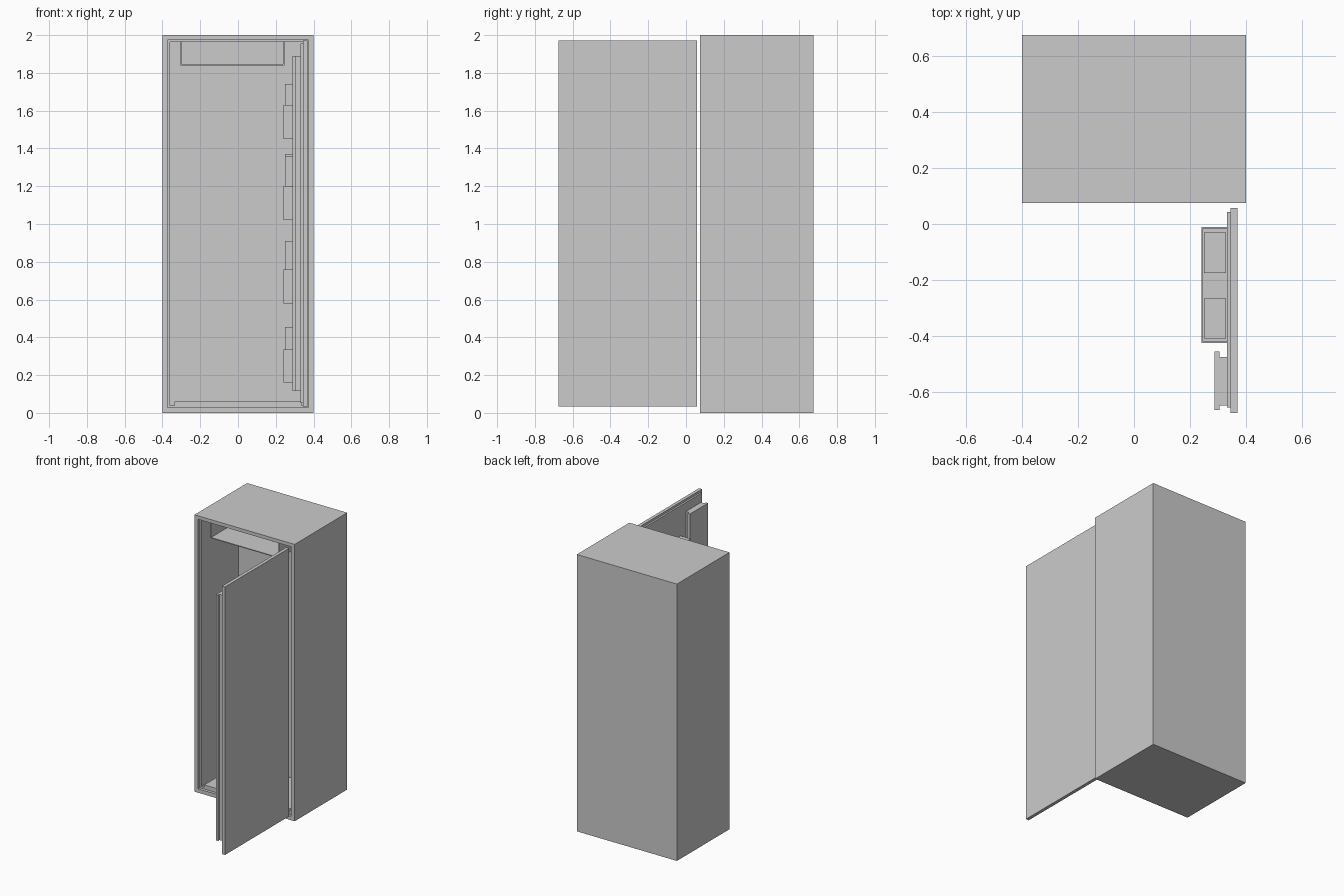
import bpy
import bmesh

if "Cube" in bpy.data.objects:
    bpy.data.objects.remove(bpy.data.objects["Cube"])


def finish(name, bm):
    bmesh.ops.recalc_face_normals(bm, faces=bm.faces)
    mesh = bpy.data.meshes.new(name)
    bm.to_mesh(mesh)
    bm.free()
    obj = bpy.data.objects.new(name, mesh)
    bpy.context.collection.objects.link(obj)
    return obj


def box(name, x, y, z):
    bm = bmesh.new()
    bmesh.ops.create_cube(bm, size=1)
    for v in bm.verts:
        for i, (lo, hi) in enumerate((x, y, z)):
            v.co[i] = lo if v.co[i] < 0 else hi
    return finish(name, bm)


def nested(name, rings, place):
    """Closed shell through successive rectangles (a0, a1, b0, b1, depth)."""
    bm = bmesh.new()
    loops = []
    for a0, a1, b0, b1, d in rings:
        corners = ((a0, b0), (a1, b0), (a1, b1), (a0, b1))
        loops.append([bm.verts.new(place(a, b, d)) for a, b in corners])
    bm.faces.new(loops[0])
    bm.faces.new(loops[-1])
    for p, q in zip(loops, loops[1:]):
        for i in range(4):
            j = (i + 1) % 4
            bm.faces.new((p[i], p[j], q[j], q[i]))
    return finish(name, bm)


# Cabinet: outer shell, stepped door recess and inner compartment
nested("cabinet_body", [
    (-0.40, 0.40, 0.0, 2.0, 0.675),
    (-0.40, 0.40, 0.0, 2.0, 0.075),
    (-0.372, 0.372, 0.028, 1.975, 0.075),
    (-0.372, 0.372, 0.028, 1.975, 0.096),
    (-0.36, 0.36, 0.039, 1.963, 0.096),
    (-0.36, 0.36, 0.039, 1.963, 0.52),
], lambda a, b, d: (a, d, b))

# Thin-walled open compartment hanging below the ceiling
box("upper_box_floor", (-0.305, 0.245), (0.12, 0.52), (1.84, 1.846))
for side, x in (("left", -0.305), ("right", 0.239)):
    box(f"upper_box_{side}_wall", (x, x + 0.006), (0.12, 0.52), (1.846, 1.963))

# Raised plate on the compartment floor
box("floor_plate", (-0.335, 0.335), (0.092, 0.51), (0.039, 0.06))

# Open door: outer slab and inner liner
box("door_panel", (0.345, 0.369), (-0.675, 0.057), (0.035, 1.971))
box("door_liner", (0.332, 0.345), (-0.655, 0.042), (0.052, 1.955))

# Full-height rail on the inside of the door
box("door_rail_block", (0.305, 0.332), (-0.647, -0.474), (0.115, 1.89))
box("door_rail_plate", (0.288, 0.305), (-0.663, -0.455), (0.115, 1.89))

# Door trays, each holding two boxes
trays = [(0.16, 0.335, 0.455, 0.455), (0.58, 0.76, 0.91, 0.91),
         (1.02, 1.20, 1.37, 1.36), (1.45, 1.63, 1.74, 1.74)]
for n, (bottom, top, h1, h2) in enumerate(trays, 1):
    outer = (0.24, 0.332, -0.425, -0.01)
    inner = (0.247, 0.331, -0.419, -0.016)
    nested(f"door_tray_{n}", [
        (*outer, bottom), (*outer, top), (*inner, top), (*inner, bottom + 0.01),
    ], lambda a, b, d: (a, b, d))
    for m, (y, h) in enumerate((((-0.174, -0.03), h1), ((-0.408, -0.265), h2)), 1):
        box(f"tray_{n}_box_{m}", (0.25, 0.329), y, (bottom + 0.01, h))
